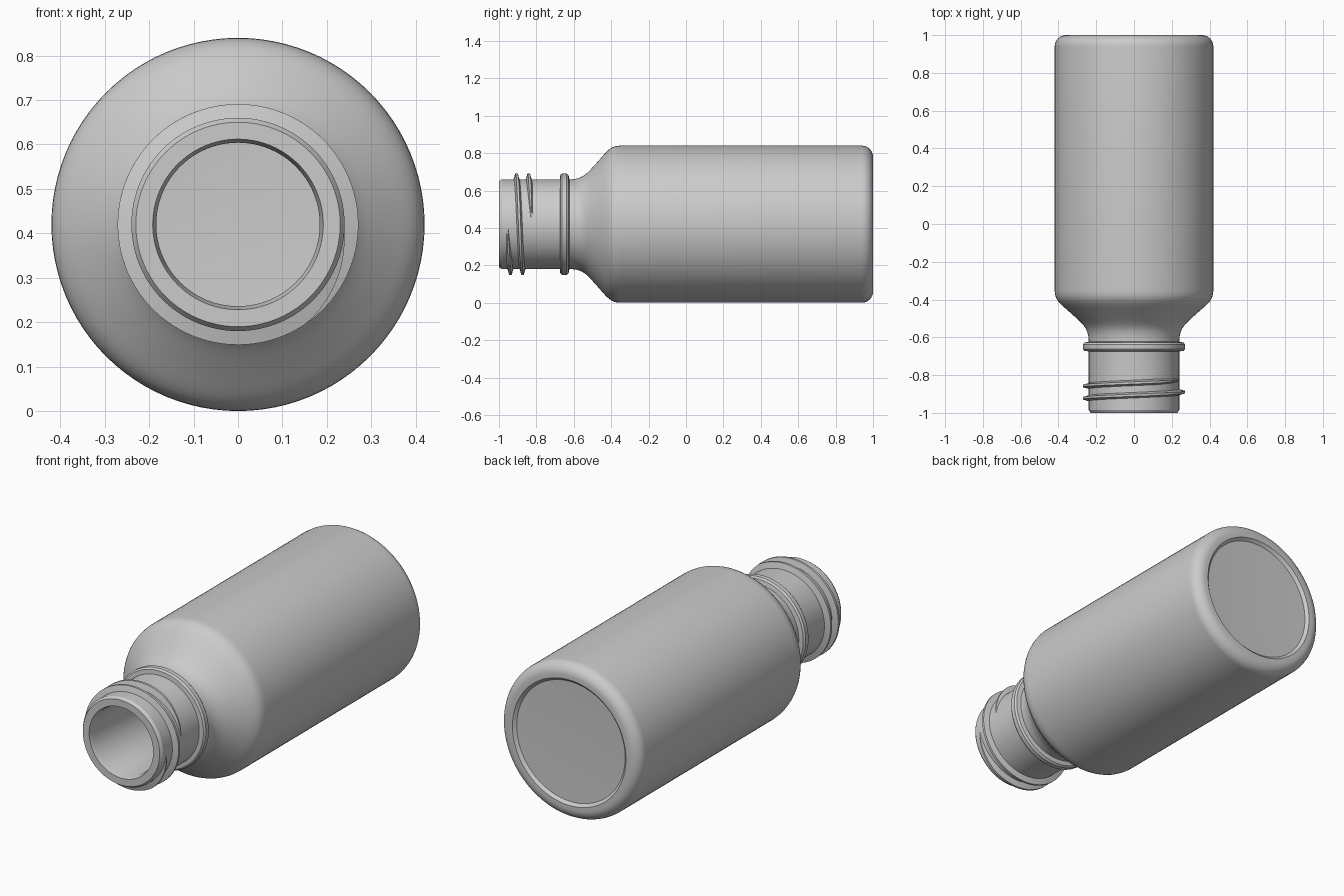
import bpy, bmesh, math
from mathutils import Vector
from mathutils.geometry import interpolate_bezier

cube = bpy.data.objects.get("Cube")
if cube:
    bpy.data.objects.remove(cube)

RADIUS = 0.42
SEGMENTS = 96


def finish(name, bm):
    """Turn a bmesh into a smooth-shaded object lying on the ground."""
    bmesh.ops.recalc_face_normals(bm, faces=bm.faces)
    mesh = bpy.data.meshes.new(name)
    bm.to_mesh(mesh)
    bm.free()
    obj = bpy.data.objects.new(name, mesh)
    bpy.context.collection.objects.link(obj)
    obj.location.z = RADIUS
    bpy.ops.object.select_all(action='DESELECT')
    obj.select_set(True)
    bpy.context.view_layer.objects.active = obj
    bpy.ops.object.shade_smooth_by_angle(angle=math.radians(30))
    return obj


def lathe(name, profile, closed=False):
    """Revolve (radius, y) points about the y axis."""
    bm = bmesh.new()
    verts = [bm.verts.new((r, y, 0)) for r, y in profile]
    pairs = list(zip(verts, verts[1:]))
    if closed:
        pairs.append((verts[-1], verts[0]))
    edges = [bm.edges.new(p) for p in pairs]
    bmesh.ops.spin(bm, geom=verts + edges, cent=(0, 0, 0), axis=(0, 1, 0),
                   angle=math.tau, steps=SEGMENTS)
    bmesh.ops.remove_doubles(bm, verts=bm.verts, dist=1e-5)
    return finish(name, bm)


def bezier(a, b, c, d, count=10):
    pts = interpolate_bezier(*(Vector((*p, 0)) for p in (a, b, c, d)), count)
    return [(p.x, p.y) for p in pts]


def arc(r, y, radius, count=9):
    """Quarter round from the side wall onto the base."""
    steps = [math.pi / 2 * i / (count - 1) for i in range(count)]
    return [(r + radius * math.cos(t), y + radius * math.sin(t)) for t in steps]


# Bottle: outer wall from lip to base, then inner wall back to the mouth
shoulder = (bezier((0.24, -0.61), (0.245, -0.55), (0.27, -0.53), (0.32, -0.485))
            + bezier((0.32, -0.485), (0.385, -0.425), (0.42, -0.41), (0.42, -0.35))[1:])
inner_shoulder = [(r - 0.045 if r > 0.3 else r - 0.056, y + 0.02) for r, y in shoulder]
outer = [(0.192, -1), (0.23, -1), (0.24, -0.985)] + shoulder
outer += arc(0.36, 0.94, 0.06)
outer += [(0.34, 1), (0.325, 0.985), (0, 0.975)]
inner = [(0, 0.94), (0.33, 0.945)] + arc(0.325, 0.895, 0.05)[::-1][1:]
inner += inner_shoulder[::-1] + [(0.184, -0.97), (0.192, -1)]
lathe("bottle", outer + inner)

# Support ring around the neck
lathe("neck_ring", [(0.235, -0.675), (0.263, -0.672), (0.271, -0.662),
                    (0.271, -0.638), (0.263, -0.628), (0.235, -0.622)], closed=True)

# Screw thread: two turns of a trapezoid rib, fading out at both ends
TURNS, PITCH, STEPS = 2, 0.065, 192
section = [(0, -0.016), (1, -0.006), (1, 0.006), (0, 0.016)]
bm = bmesh.new()
previous = None
for i in range(STEPS + 1):
    t = i / STEPS
    angle = 0.08 + t * (TURNS * math.tau - 0.2)
    fade = min(1, t * 14, (1 - t) * 14)
    loop = []
    for height, offset in section:
        r = 0.236 + height * (0.004 + 0.031 * fade)
        y = -0.955 + PITCH * angle / math.tau + offset * (0.4 + 0.6 * fade)
        loop.append(bm.verts.new((r * math.cos(angle), y, -r * math.sin(angle))))
    if previous:
        for k in range(4):
            n = (k + 1) % 4
            bm.faces.new((previous[k], previous[n], loop[n], loop[k]))
    else:
        bm.faces.new(loop)
    previous = loop
bm.faces.new(previous)
finish("screw_thread", bm)
